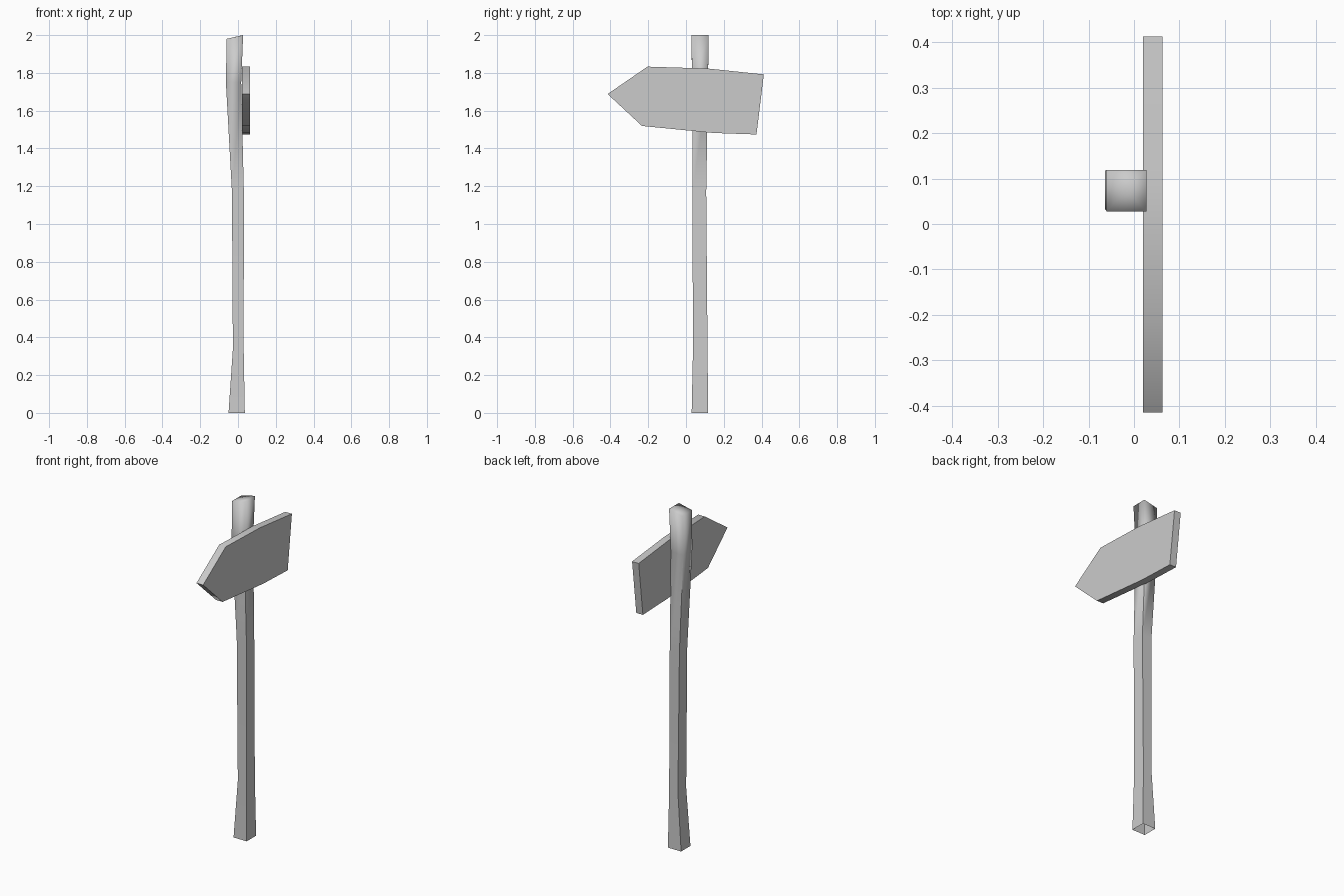
import bpy, bmesh

if "Cube" in bpy.data.objects:
    bpy.data.objects.remove(bpy.data.objects["Cube"])


def finish(bm, name):
    bmesh.ops.recalc_face_normals(bm, faces=bm.faces)
    mesh = bpy.data.meshes.new(name)
    bm.to_mesh(mesh)
    bm.free()
    obj = bpy.data.objects.new(name, mesh)
    bpy.context.collection.objects.link(obj)
    return obj


# Crooked square post: z, x range, y range of each section; open at the bottom
sections = [
    (0.00, -0.050, 0.036, 0.030, 0.117),
    (0.34, -0.027, 0.030, 0.037, 0.114),
    (1.17, -0.032, 0.031, 0.034, 0.107),
    (1.75, -0.064, 0.017, 0.033, 0.117),
    (1.99, -0.060, 0.027, 0.028, 0.119),
]
bm = bmesh.new()
rings = []
for z, x0, x1, y0, y1 in sections:
    tilt = 0.01 if z > 1.9 else 0.0
    rings.append([bm.verts.new(p) for p in (
        (x0, y0, z - tilt), (x1, y0, z + tilt),
        (x1, y1, z + tilt), (x0, y1, z - tilt))])
for lower, upper in zip(rings, rings[1:]):
    for i in range(4):
        j = (i + 1) % 4
        bm.faces.new((lower[i], lower[j], upper[j], upper[i]))

# Fanned cap on the post
tip = bm.verts.new((-0.018, 0.075, 1.99))
for i in range(4):
    bm.faces.new((rings[-1][i], rings[-1][(i + 1) % 4], tip))

# Post corners are crisp up to the board and soft at the very top
for f in bm.faces:
    f.smooth = True
for e in bm.edges:
    a, b = sorted(v.co.z for v in e.verts)
    if b - a > 0.3:
        e.smooth = False
finish(bm, "post")

# Arrow-shaped board fixed to the side of the post
outline = [(-0.415, 1.688), (-0.204, 1.833), (0.115, 1.823), (0.412, 1.792),
           (0.373, 1.474), (0.145, 1.482), (-0.233, 1.519)]
bm = bmesh.new()
face = bm.faces.new([bm.verts.new((0.020, y, z)) for y, z in outline])
new = bmesh.ops.extrude_face_region(bm, geom=[face], use_keep_orig=True)["geom"]
bmesh.ops.translate(bm, vec=(0.043, 0, 0),
                    verts=[g for g in new if isinstance(g, bmesh.types.BMVert)])
board = finish(bm, "arrow_board")
bpy.context.view_layer.objects.active = board
board.select_set(True)
bpy.ops.object.shade_smooth_by_angle(angle=0.7)
